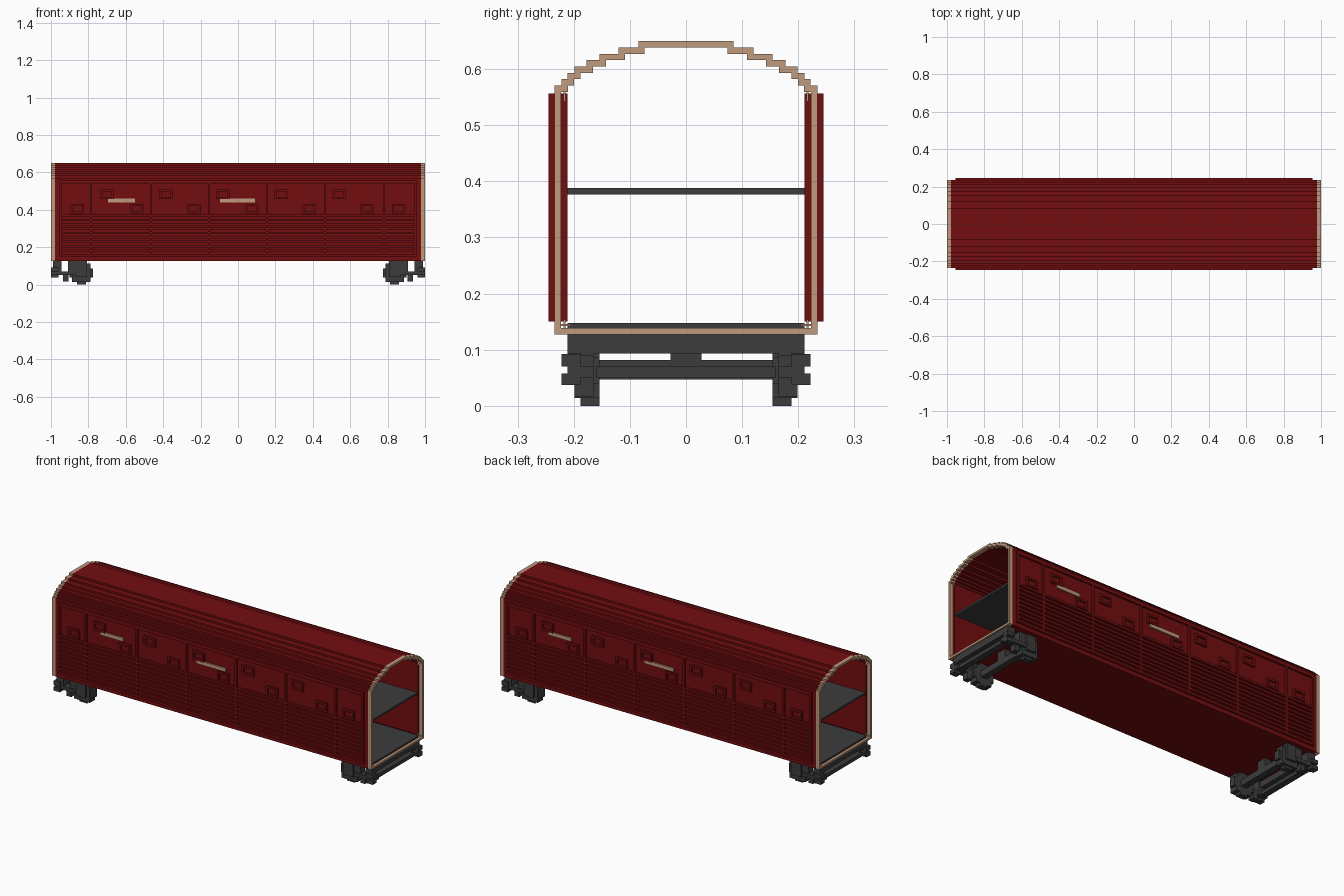
import bpy, bmesh

if "Cube" in bpy.data.objects:
    bpy.data.objects.remove(bpy.data.objects["Cube"], do_unlink=True)


def material(name, rgb):
    m = bpy.data.materials.new(name)
    m.use_nodes = True
    m.diffuse_color = (*rgb, 1)
    m.node_tree.nodes["Principled BSDF"].inputs["Base Color"].default_value = (*rgb, 1)
    return m


RED = material("dark red", (0.17, 0.004, 0.005))
TAN = material("tan", (0.53, 0.32, 0.20))
GREY = material("dark grey", (0.045, 0.045, 0.045))
U = 0.0113  # basic step size


def finish(name, bm, mat):
    bmesh.ops.recalc_face_normals(bm, faces=bm.faces)
    me = bpy.data.meshes.new(name)
    bm.to_mesh(me)
    bm.free()
    me.materials.append(mat)
    ob = bpy.data.objects.new(name, me)
    bpy.context.collection.objects.link(ob)
    return ob


def boxes(name, mat, ranges, sx=1, sy=1):
    """One object from boxes (x0, x1, y0, y1, z0, z1), with x and y signs."""
    bm = bmesh.new()
    for x0, x1, y0, y1, z0, z1 in ranges:
        vs = bmesh.ops.create_cube(bm, size=1)["verts"]
        for v in vs:
            v.co.x = sx * ((x0 + x1) / 2 + v.co.x * (x1 - x0))
            v.co.y = sy * ((y0 + y1) / 2 + v.co.y * (y1 - y0))
            v.co.z = (z0 + z1) / 2 + v.co.z * (z1 - z0)
    return finish(name, bm, mat)


# Stepped arch section: half outline, mirrored across y
STEPS = [0.085, 0.12, 0.154, 0.177, 0.199, 0.211, 0.222, 0.234]
TOP, BASE = 0.65, 0.127


def half_section():
    pts = [(0, BASE), (STEPS[-1], BASE)]
    for k in range(7, -1, -1):
        pts.append((STEPS[k], TOP - k * U))
        pts.append((STEPS[k - 1] if k else 0, TOP - k * U))
    pts.append((0, TOP - U))
    for k, y in enumerate(STEPS):
        pts.append((y - U, TOP - (k + 1) * U))
        pts.append((y - U, TOP - (k + 2) * U if k < 7 else BASE + U))
    pts.append((0, BASE + U))
    return pts


def tube(name, mat, x0, x1):
    bm = bmesh.new()
    face = bm.faces.new([bm.verts.new((x0, y, z)) for y, z in half_section()])
    out = bmesh.ops.extrude_face_region(bm, geom=[face])["geom"]
    for v in out:
        if isinstance(v, bmesh.types.BMVert):
            v.co.x = x1
    seam = [f for f in bm.faces if all(abs(v.co.y) < 1e-6 for v in f.verts)]
    bmesh.ops.recalc_face_normals(bm, faces=bm.faces)
    bmesh.ops.delete(bm, geom=seam, context="FACES_ONLY")
    ob = finish(name, bm, mat)
    mod = ob.modifiers.new("mirror", "MIRROR")
    mod.use_axis = (False, True, False)
    return ob


# Body shell and end frames
tube("body_shell", RED, -0.978, 0.978)
tube("end_frame_left", TAN, 0.978, 1.0)
tube("end_frame_right", TAN, -1.0, -0.978)

# Decks
boxes("floor_deck", GREY, [(-0.985, 0.985, -0.211, 0.211, BASE + U, 0.148)])
boxes("upper_deck", GREY, [(-0.975, 0.975, -0.211, 0.211, 0.377, 0.388)])

# Side panelling
Y0, Y1 = 0.232, 0.245
DIVIDERS = [-0.785, -0.465, -0.155, 0.155, 0.465, 0.78]
UPPER = [-0.70, -0.385, -0.08, 0.23, 0.54]
LOWER = [-0.86, -0.54, -0.235, 0.075, 0.38, 0.69, 0.86]


def window_frame(cx, cz, w=0.036, h=0.026, t=0.011):
    return [(cx - w, cx + w, Y0, Y1, cz + h - t, cz + h),
            (cx - w, cx + w, Y0, Y1, cz - h, cz - h + t),
            (cx - w, cx - w + t, Y0, Y1, cz - h, cz + h),
            (cx + w - t, cx + w, Y0, Y1, cz - h, cz + h)]


panel = [(-0.955, 0.955, Y0, Y1, z0, z1)
         for z0, z1 in [(0.15, 0.163), (0.362, 0.374), (0.537, 0.557)]]
panel += [(-0.955, 0.955, Y0, Y1, 0.176 + i * 0.0233, 0.188 + i * 0.0233) for i in range(8)]
panel += [(x - U / 2, x + U / 2, Y0, Y1, 0.15, 0.557) for x in DIVIDERS + [-0.949, 0.949]]
for x in UPPER:
    panel += window_frame(x, 0.484)
for x in LOWER:
    panel += window_frame(x, 0.405)
lining = [(-0.978, 0.978, 0.211, 0.2225, 0.15, 0.557)]
strips = [(-0.695, -0.55, Y0, 0.241, 0.44, 0.46), (-0.095, 0.09, Y0, 0.241, 0.44, 0.46)]

# The two sides are half-turn copies of each other
for side, sx, sy in [("front", 1, -1), ("back", -1, 1)]:
    boxes(side + "_panelling", RED, panel, sx, sy)
    boxes(side + "_inner_lining", RED, lining, sx, sy)
    boxes(side + "_stripes", TAN, strips, sx, sy)

# Running gear at each end
WX, WZ, R = 0.838, 0.0625, 0.0625
for end, sx in [("left", 1), ("right", -1)]:
    boxes("axle_" + end, GREY, [
        (WX - 0.018, WX + 0.018, -0.16, 0.16, 0.047, 0.082),
        (WX - 0.018, WX + 0.018, -0.028, 0.028, 0.08, BASE)], sx)
    boxes("end_beam_" + end, GREY, [
        (0.955, 0.99, -0.211, 0.211, 0.093, BASE),
        (0.955, 0.99, -0.16, 0.16, 0.05, 0.07)], sx)
    for side, sy in [("front", -1), ("back", 1)]:
        tag = side + "_" + end
        boxes("wheel_" + tag, GREY, [
            (WX - a, WX + a, 0.154, y, WZ - b, WZ + b)
            for a, b, y in [(R, 0.024, 0.188), (0.049, 0.049, 0.199), (0.024, R, 0.188)]], sx, sy)
        boxes("side_frame_" + tag, GREY, [
            (WX - 0.03, WX + 0.03, 0.19, 0.211, 0.04, BASE),
            (0.87, 1.0, 0.165, 0.211, 0.05, 0.07),
            (0.87, 0.91, 0.165, 0.205, 0.07, BASE),
            (0.905, 0.935, 0.165, 0.199, 0.016, 0.052),
            (0.945, 0.975, 0.165, 0.211, 0.05, BASE)], sx, sy)
        boxes("buffers_" + tag, GREY, [
            (0.96, 1.0, 0.188, 0.222, 0.037, 0.058),
            (0.96, 1.0, 0.188, 0.222, 0.07, 0.092),
            (0.95, 0.99, 0.165, 0.188, 0.09, 0.116)], sx, sy)
        # Small brackets inside the door opening
        boxes("door_brackets_" + tag, TAN, [
            (0.97, 0.985, 0.215, 0.2185, 0.542, 0.56),
            (0.97, 0.985, 0.215, 0.2185, 0.137, 0.154),
            (0.98, 0.99, 0.205, 0.2225, 0.142, 0.146)], sx, sy)
